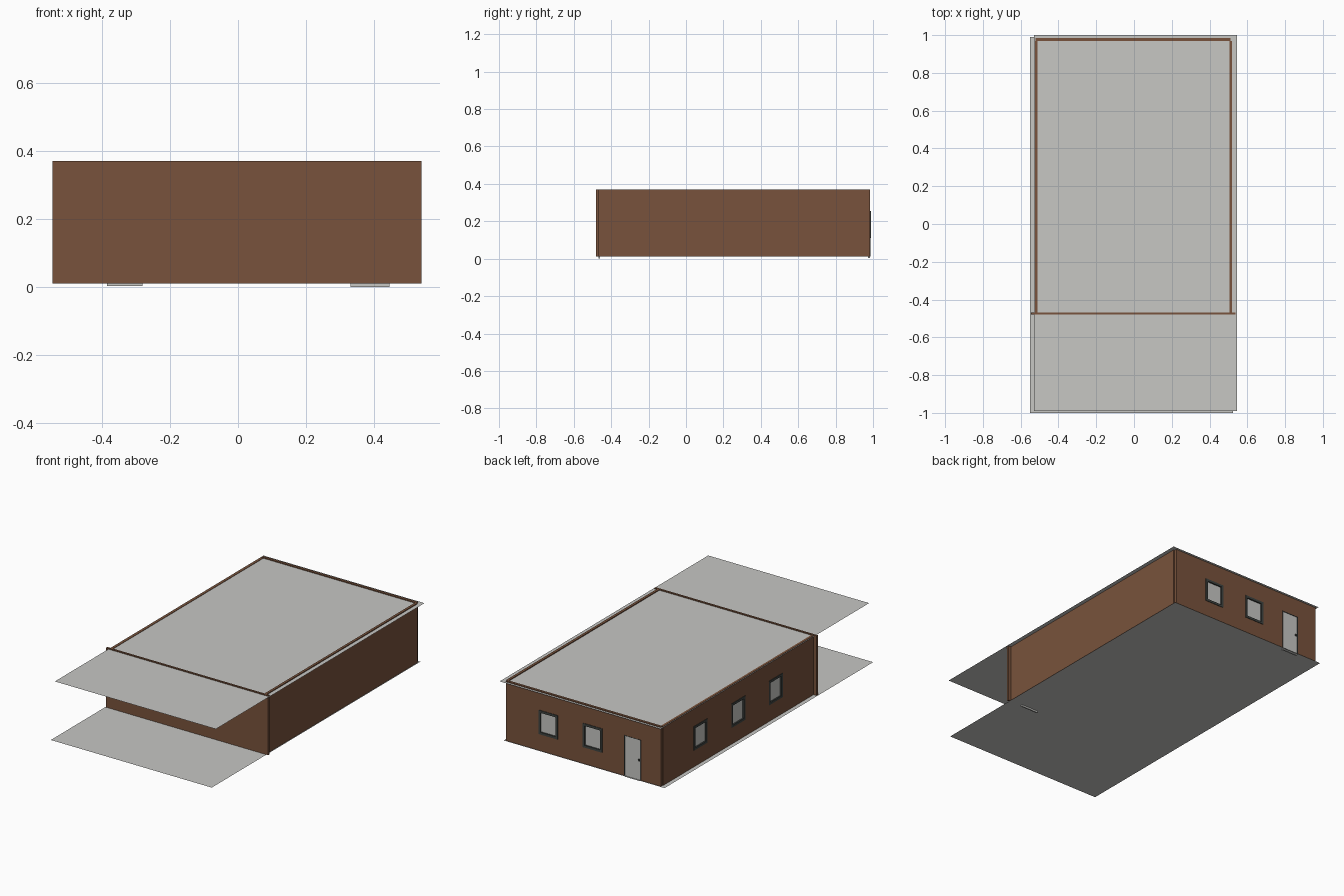
import bpy, bmesh
from mathutils import Vector

if "Cube" in bpy.data.objects:
    bpy.data.objects.remove(bpy.data.objects["Cube"])


def material(name, r, g, b):
    m = bpy.data.materials.new(name)
    m.diffuse_color = (r, g, b, 1)
    m.use_nodes = True
    m.node_tree.nodes["Principled BSDF"].inputs["Base Color"].default_value = m.diffuse_color
    return m


BROWN = material("brown_wall", 0.19, 0.086, 0.045)
GREY = material("light_grey", 0.57, 0.57, 0.55)
DARK = material("dark_frame", 0.05, 0.057, 0.052)


def finish(bm, name, mat):
    me = bpy.data.meshes.new(name)
    bm.to_mesh(me)
    bm.free()
    me.materials.append(mat)
    ob = bpy.data.objects.new(name, me)
    bpy.context.collection.objects.link(ob)
    return ob


def boxes(name, mat, *spans):
    """One object from boxes given as (x0, x1, y0, y1, z0, z1)."""
    bm = bmesh.new()
    for x0, x1, y0, y1, z0, z1 in spans:
        vs = bmesh.ops.create_cube(bm, size=1)["verts"]
        for v in vs:
            v.co = Vector(((x0 + x1) / 2 + v.co.x * (x1 - x0),
                           (y0 + y1) / 2 + v.co.y * (y1 - y0),
                           (z0 + z1) / 2 + v.co.z * (z1 - z0)))
    return finish(bm, name, mat)


def sheet(name, x0, x1, y0, y1, z):
    bm = bmesh.new()
    bm.faces.new([bm.verts.new(c) for c in
                  ((x0, y0, z), (x1, y0, z), (x1, y1, z), (x0, y1, z))])
    return finish(bm, name, GREY)


def cut(wall, cutter):
    cutter.hide_render = True
    cutter.hide_set(True)
    mod = wall.modifiers.new("openings", "BOOLEAN")
    mod.operation = "DIFFERENCE"
    mod.solver = "EXACT"
    mod.object = cutter


# Floor and roof sheets, both reaching forward past the front wall
sheet("floor", -0.55, 0.525, -1.0, 0.99, 0.01)
sheet("roof", -0.53, 0.545, -0.99, 1.0, 0.365)

# Walls
B, T = 0.0105, 0.37
front = boxes("front_wall", BROWN, (-0.545, 0.538, -0.48, -0.468, B, T))
right = boxes("right_wall", BROWN, (0.505, 0.52, -0.468, 0.97, B, T))
left = boxes("left_wall", BROWN, (-0.525, -0.51, -0.468, 0.97, B, T - 0.003))
back = boxes("back_wall", BROWN, (-0.522, 0.512, 0.97, 0.985, B, T))

# Windows: u is along the wall, d is depth through it
Z0, Z1, FR = 0.11, 0.255, 0.014
HALF = 0.065


def window(name, centre, d0, d1, along_x):
    def place(u0, u1, a, b, z0, z1):
        return (u0, u1, a, b, z0, z1) if along_x else (a, b, u0, u1, z0, z1)
    u0, u1 = centre - HALF, centre + HALF
    mid = (d0 + d1) / 2
    boxes(name + "_frame", DARK,
          place(u0, u0 + FR, d0, d1, Z0, Z1),
          place(u1 - FR, u1, d0, d1, Z0, Z1),
          place(u0 + FR, u1 - FR, d0, d1, Z0, Z0 + FR),
          place(u0 + FR, u1 - FR, d0, d1, Z1 - FR, Z1))
    boxes(name + "_pane", GREY,
          place(u0 + FR, u1 - FR, mid - 0.002, mid + 0.002, Z0 + FR, Z1 - FR))
    return place(u0 + 0.002, u1 - 0.002, mid - 0.03, mid + 0.03,
                 Z0 + 0.002, Z1 - 0.002)


left_holes = [window(f"left_window_{i}", y, -0.528, -0.507, False)
              for i, y in enumerate((0.612, 0.253, -0.105))]
back_holes = [window(f"back_window_{i}", x, 0.967, 0.988, True)
              for i, x in enumerate((0.23, -0.066))]

# Back door with knob
DX0, DX1, DT = -0.388, -0.277, 0.255
boxes("back_door", GREY, (DX0 + 0.003, DX1 - 0.003, 0.973, 0.983, 0.004, DT - 0.003))
boxes("back_door_knob", DARK, (-0.38, -0.371, 0.983, 0.989, 0.125, 0.136))
boxes("back_door_trim", DARK,
      (DX0, DX0 + 0.003, 0.969, 0.986, B, DT),
      (DX1 - 0.003, DX1, 0.969, 0.986, B, DT),
      (DX0 + 0.003, DX1 - 0.003, 0.969, 0.986, DT - 0.003, DT))
back_holes.append((DX0 + 0.001, DX1 - 0.001, 0.95, 1.0, -0.02, DT - 0.001))

cut(left, boxes("left_cutter", DARK, *left_holes))
cut(back, boxes("back_cutter", DARK, *back_holes))

# Inner door leaf against the front wall, its foot just below the floor
boxes("inner_door", GREY, (0.33, 0.445, -0.468, -0.46, 0.0, 0.25))
